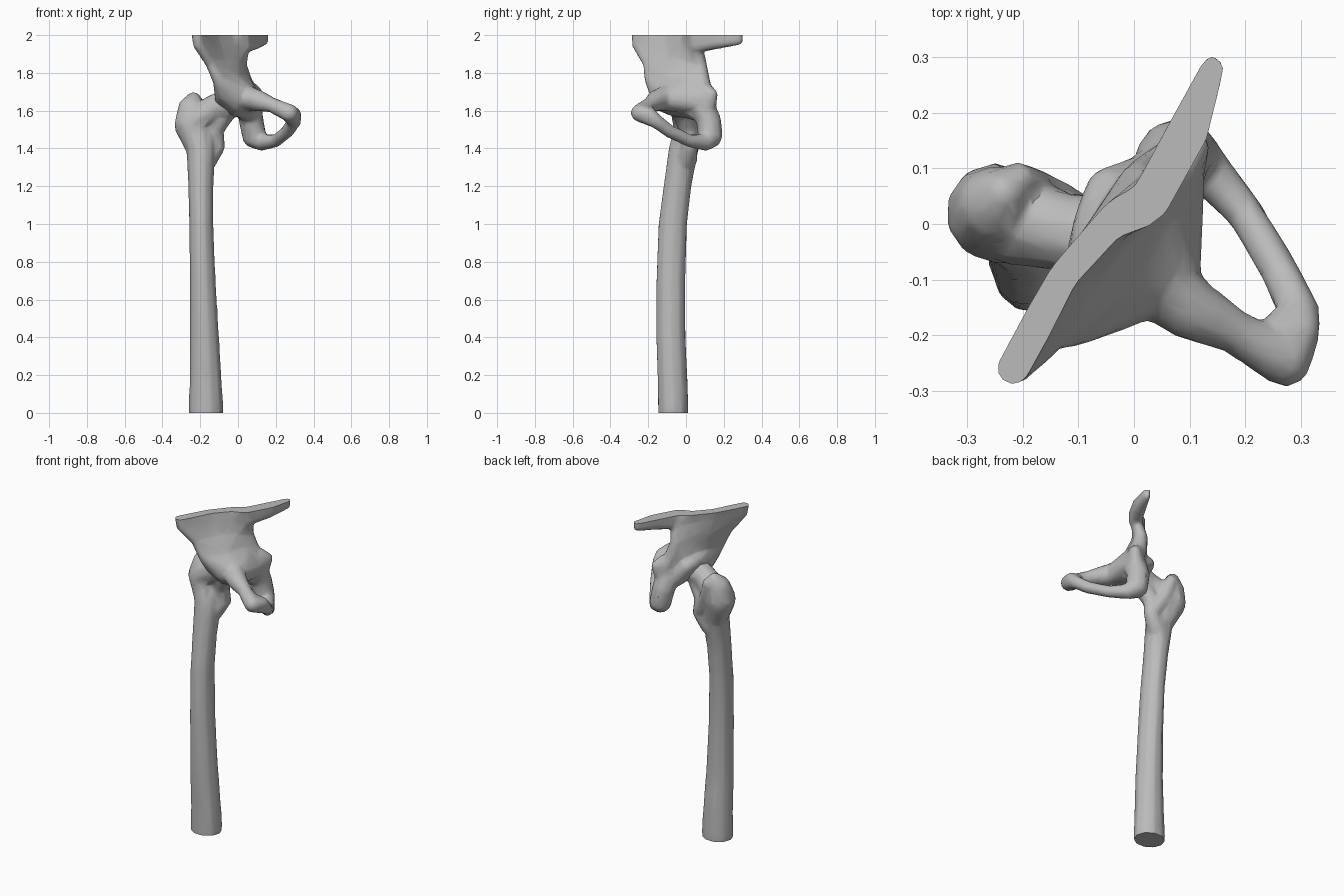
import bpy, bmesh, math
from mathutils import Matrix

cube = bpy.data.objects.get("Cube")
if cube:
    bpy.data.objects.remove(cube, do_unlink=True)

bone = bpy.data.materials.new("bone_grey")
bone.use_nodes = True
tone = (0.5, 0.5, 0.5, 1)
bone.diffuse_color = tone
bone.node_tree.nodes["Principled BSDF"].inputs["Base Color"].default_value = tone


def hull(bm, balls):
    """Wrap a convex skin around a few balls (x, y, z, radius)."""
    part = bmesh.new()
    for x, y, z, r in balls:
        bmesh.ops.create_icosphere(part, subdivisions=2, radius=r,
                                   matrix=Matrix.Translation((x, y, z)))
    skin = bmesh.ops.convex_hull(part, input=part.verts)
    junk = [g for g in skin["geom_interior"] if isinstance(g, bmesh.types.BMVert)]
    bmesh.ops.delete(part, geom=junk, context="VERTS")
    mesh = bpy.data.meshes.new("part")
    part.to_mesh(mesh)
    part.free()
    bm.from_mesh(mesh)
    bpy.data.meshes.remove(mesh)


def chain(bm, balls):
    for pair in zip(balls, balls[1:]):
        hull(bm, pair)


def sheet(bm, rows):
    """Fill a grid of balls with a bent slab."""
    for low, high in zip(rows, rows[1:]):
        for i in range(len(low) - 1):
            hull(bm, low[i:i + 2] + high[i:i + 2])


def loft(bm, rings, sides=10):
    """Skin level oval rings (x, y, z, half width, half depth)."""
    loops = []
    for x, y, z, rx, ry in rings:
        angles = [math.tau * i / sides for i in range(sides)]
        loops.append([bm.verts.new((x + rx * math.cos(a), y + ry * math.sin(a), z))
                      for a in angles])
    for a, b in zip(loops, loops[1:]):
        for i in range(sides):
            j = (i + 1) % sides
            bm.faces.new((a[i], a[j], b[j], b[i]))
    bm.faces.new(loops[0][::-1])
    bm.faces.new(loops[-1])


def finish(bm, name, cut_z, up, ratio):
    """Fuse the parts, simplify them and saw the end off level."""
    mesh = bpy.data.meshes.new(name)
    bm.to_mesh(mesh)
    bm.free()
    obj = bpy.data.objects.new(name, mesh)
    bpy.context.collection.objects.link(obj)
    fuse = obj.modifiers.new("fuse", "REMESH")
    fuse.mode = "VOXEL"
    fuse.voxel_size = 0.01
    soften = obj.modifiers.new("soften", "SMOOTH")
    soften.iterations = 4
    thin = obj.modifiers.new("thin", "DECIMATE")
    thin.ratio = ratio
    graph = bpy.context.evaluated_depsgraph_get()
    solid = bpy.data.meshes.new_from_object(obj.evaluated_get(graph))
    obj.modifiers.clear()
    obj.data = solid
    bpy.data.meshes.remove(mesh)
    # Level saw cut with a flat cap
    bm = bmesh.new()
    bm.from_mesh(solid)
    cut = bmesh.ops.bisect_plane(bm, geom=bm.verts[:] + bm.edges[:] + bm.faces[:],
                                 plane_co=(0, 0, cut_z), plane_no=(0, 0, up),
                                 clear_outer=True)
    edges = [g for g in cut["geom_cut"] if isinstance(g, bmesh.types.BMEdge)]
    bmesh.ops.holes_fill(bm, edges=edges, sides=0)
    bmesh.ops.recalc_face_normals(bm, faces=bm.faces)
    bm.to_mesh(solid)
    bm.free()
    solid.materials.clear()
    solid.materials.append(bone)
    bpy.ops.object.select_all(action="DESELECT")
    obj.select_set(True)
    bpy.context.view_layer.objects.active = obj
    bpy.ops.object.shade_smooth_by_angle(angle=math.radians(40))


# Thigh bone: bowed shaft
bm = bmesh.new()
loft(bm, [(-.17, -.068, -.04, .088, .081), (-.17, -.068, .03, .093, .083),
          (-.171, -.07, .15, .086, .082), (-.178, -.08, .4, .078, .08),
          (-.187, -.08, .7, .069, .079), (-.195, -.07, 1, .064, .078),
          (-.197, -.045, 1.2, .067, .076), (-.197, -.012, 1.4, .077, .082),
          (-.225, .01, 1.5, .1, .08)])
# Greater knob, neck with ball head, lesser knob, rear ridge
chain(bm, [(-.21, 0, 1.42, .075), (-.25, .02, 1.53, .09),
           (-.25, .035, 1.61, .07), (-.235, .055, 1.66, .04)])
chain(bm, [(-.22, .01, 1.55, .085), (-.12, -.015, 1.62, .07), (-.03, -.03, 1.645, .085)])
chain(bm, [(-.17, 0, 1.34, .06), (-.11, .02, 1.41, .042),
           (-.125, .01, 1.5, .05), (-.06, -.02, 1.61, .06)])
chain(bm, [(-.21, .075, 1.635, .037), (-.18, .055, 1.53, .045), (-.13, .035, 1.44, .04)])
finish(bm, "thigh_bone", 0, -1, 0.06)

# Hip bone: flared blade, rows from the crest cut down to the socket
bm = bmesh.new()
sheet(bm, [
    [(-.222, -.262, 2.03, .029), (-.135, -.095, 2.03, .026),
     (-.05, 0, 2.03, .028), (.033, .038, 2.03, .036)],
    [(-.21, -.257, 1.95, .029), (-.115, -.09, 1.95, .027),
     (-.035, 0, 1.95, .03), (.028, .06, 1.93, .032)],
    [(-.145, -.2, 1.85, .028), (-.085, -.075, 1.86, .038),
     (-.025, .015, 1.86, .042), (.01, .075, 1.84, .037)],
    [(-.1, -.185, 1.76, .034), (-.04, -.08, 1.75, .064),
     (.005, .03, 1.75, .06), (.035, .085, 1.74, .046)],
    [(-.01, -.125, 1.67, .06), (.055, -.085, 1.66, .067),
     (.065, .03, 1.65, .063), (.08, .11, 1.66, .05)]])
# Rear spur of the crest
sheet(bm, [[(.033, .05, z1, .036), (.096, .165, z2, .037), (.141, .281, z3, .02)]
           for z1, z2, z3 in ((1.94, 1.962, 1.968), (2.04, 2.04, 2.04))])
# Front bump, overhanging socket cup and rear spine
sheet(bm, [
    [(-.1, -.185, 1.76, .034), (-.075, -.09, 1.735, .045),
     (-.065, -.01, 1.72, .048), (-.04, .055, 1.69, .05)],
    [(-.075, -.145, 1.69, .04), (-.075, -.08, 1.67, .05),
     (-.04, 0, 1.67, .055), (.015, .07, 1.62, .055)],
    [(-.005, -.115, 1.64, .05), (-.015, -.07, 1.62, .05),
     (.02, 0, 1.61, .05), (.05, .07, 1.6, .06)]])
chain(bm, [(.07, .1, 1.7, .05), (.105, .137, 1.685, .032), (.08, .11, 1.62, .05)])
# Seat bone and lower bar, running round the opening
chain(bm, [(.055, .07, 1.65, .07), (.07, .12, 1.55, .067), (.086, .128, 1.465, .065),
           (.125, .105, 1.432, .045), (.2, .02, 1.44, .034), (.262, -.085, 1.49, .035),
           (.298, -.16, 1.545, .038)])
# Upper bar and the broad front joint
chain(bm, [(.04, -.1, 1.67, .068), (.1, -.152, 1.655, .058), (.18, -.193, 1.63, .04),
           (.272, -.246, 1.588, .048)])
hull(bm, [(.272, -.246, 1.588, .048), (.25, -.195, 1.598, .03),
          (.3, -.19, 1.58, .036), (.298, -.16, 1.545, .038)])
finish(bm, "hip_bone", 2, 1, 0.1)
